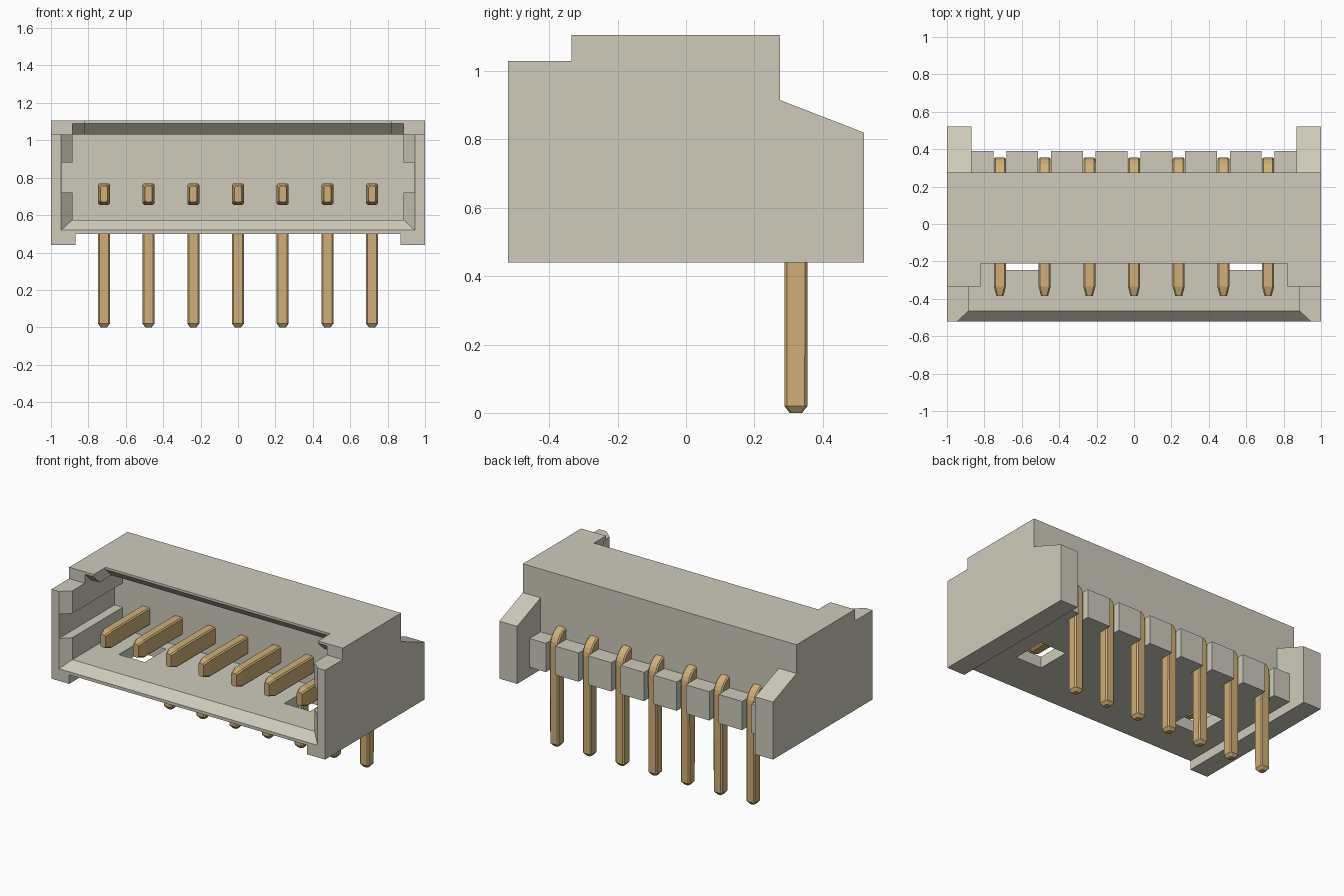
import bpy
import bmesh
import math

cube = bpy.data.objects.get("Cube")
if cube:
    bpy.data.objects.remove(cube, do_unlink=True)


def material(name, rgb):
    m = bpy.data.materials.new(name)
    m.use_nodes = True
    col = (*rgb, 1.0)
    m.diffuse_color = col
    bsdf = next(n for n in m.node_tree.nodes if n.type == 'BSDF_PRINCIPLED')
    bsdf.inputs["Base Color"].default_value = col
    return m


ivory = material("ivory plastic", (0.62, 0.60, 0.50))
brass = material("brass", (0.62, 0.43, 0.19))


def loft(name, rings, mat=None):
    """Skin a list of equal-length point rings and cap both ends."""
    bm = bmesh.new()
    vs = [[bm.verts.new(p) for p in ring] for ring in rings]
    n = len(rings[0])
    for a, b in zip(vs, vs[1:]):
        for i in range(n):
            j = (i + 1) % n
            bm.faces.new((a[i], a[j], b[j], b[i]))
    bm.faces.new(vs[0])
    bm.faces.new(vs[-1])
    bmesh.ops.recalc_face_normals(bm, faces=bm.faces)
    me = bpy.data.meshes.new(name)
    bm.to_mesh(me)
    bm.free()
    ob = bpy.data.objects.new(name, me)
    bpy.context.scene.collection.objects.link(ob)
    if mat:
        me.materials.append(mat)
    return ob


def prism(name, x0, x1, yz, mat=None):
    return loft(name, [[(x, y, z) for y, z in yz] for x in (x0, x1)], mat)


def box(name, x0, x1, y0, y1, z0, z1, mat=None):
    return prism(name, x0, x1, [(y0, z0), (y1, z0), (y1, z1), (y0, z1)], mat)


# Housing: side profile across the full width, then hollowed out
housing = prism("housing", -1, 1, [
    (-0.52, 0.44), (0.52, 0.44), (0.52, 0.82), (0.275, 0.915),
    (0.275, 1.105), (-0.335, 1.105), (-0.335, 1.03), (-0.52, 1.03)], ivory)


def mouth_ring(y, x, z):
    return [(-x, y, z), (x, y, z), (x, y, 1.03), (-x, y, 1.03)]


cutters = [
    # gap between the feet, and between the rear ears
    box("foot_cut", -0.87, 0.87, -0.7, 0.7, 0.3, 0.50),
    box("rear_cut", -0.87, 0.87, 0.275, 0.7, 0.3, 1.3),
    # main cavity and the guide slots in its side walls
    box("cavity_cut", -0.885, 0.885, -0.7, 0.06, 0.575, 1.03),
    box("slot_cut", -0.945, 0.945, -0.7, 0.06, 0.72, 0.88),
    # flared mouth
    loft("mouth_cut", [mouth_ring(-0.53, 0.956, 0.51),
                       mouth_ring(-0.465, 0.885, 0.575)]),
    # open space above the front walls
    box("front_top_cut", -0.885, 0.885, -0.7, -0.335, 0.9, 1.3),
    box("roof_notch_cut", -0.82, 0.82, -0.7, -0.21, 0.9, 1.3),
    # bevels under the roof edge
    prism("roof_bevel_cut", -0.82, 0.82,
          [(-0.22, 1.10), (-0.15, 1.03), (-0.15, 0.95), (-0.22, 0.95)]),
    prism("roof_corner_cut", -0.885, 0.885,
          [(-0.345, 1.10), (-0.275, 1.03), (-0.275, 0.95), (-0.345, 0.95)]),
]
# floor windows
for s in (-1, 1):
    xs = sorted((s * 0.51, s * 0.70))
    cutters.append(box("window_cut", xs[0], xs[1], -0.245, -0.02, 0.4, 0.65))

for c in cutters:
    c.hide_render = True
    bpy.context.view_layer.objects.active = housing
    mod = housing.modifiers.new(c.name, 'BOOLEAN')
    mod.operation = 'DIFFERENCE'
    mod.solver = 'EXACT'
    mod.object = c
    bpy.ops.object.modifier_apply(modifier=mod.name)
    bpy.data.objects.remove(c, do_unlink=True)

# Rear teeth fill the spaces between the pins
PITCH = 0.239
pins_x = [PITCH * i for i in range(-3, 4)]
edges = [-0.88] + [v for x in pins_x for v in (x - 0.034, x + 0.034)] + [0.88]
for a, b in zip(edges[::2], edges[1::2]):
    box("rear_tooth", a, b, 0.26, 0.39, 0.50, 0.69, ivory)

# Pin stations: outer (y, z), inner (y, z), half width
stations = [((-0.385, 0.755), (-0.385, 0.670), 0.019),
            ((-0.335, 0.770), (-0.335, 0.655), 0.032)]
for k in range(7):
    t = math.radians(15 * k)
    s, c = math.sin(t), math.cos(t)
    stations.append(((0.25 + 0.105 * s, 0.665 + 0.105 * c),
                     (0.25 + 0.038 * s, 0.617 + 0.038 * c), 0.032))
stations += [((0.355, 0.02), (0.288, 0.02), 0.032),
             ((0.340, 0.0), (0.303, 0.0), 0.017)]


def pin_ring(px, outer, inner, w):
    """Rectangle with clipped corners spanning the outer and inner points."""
    (yo, zo), (yi, zi) = outer, inner
    clip = 0.008
    f = clip / math.hypot(yo - yi, zo - zi)
    ring = []
    for dx, t in ((w - clip, 0), (w, f), (w, 1 - f), (w - clip, 1),
                  (clip - w, 1), (-w, 1 - f), (-w, f), (clip - w, 0)):
        ring.append((px + dx, yo + (yi - yo) * t, zo + (zi - zo) * t))
    return ring


for x in pins_x:
    loft("pin", [pin_ring(x, *st) for st in stations], brass)
